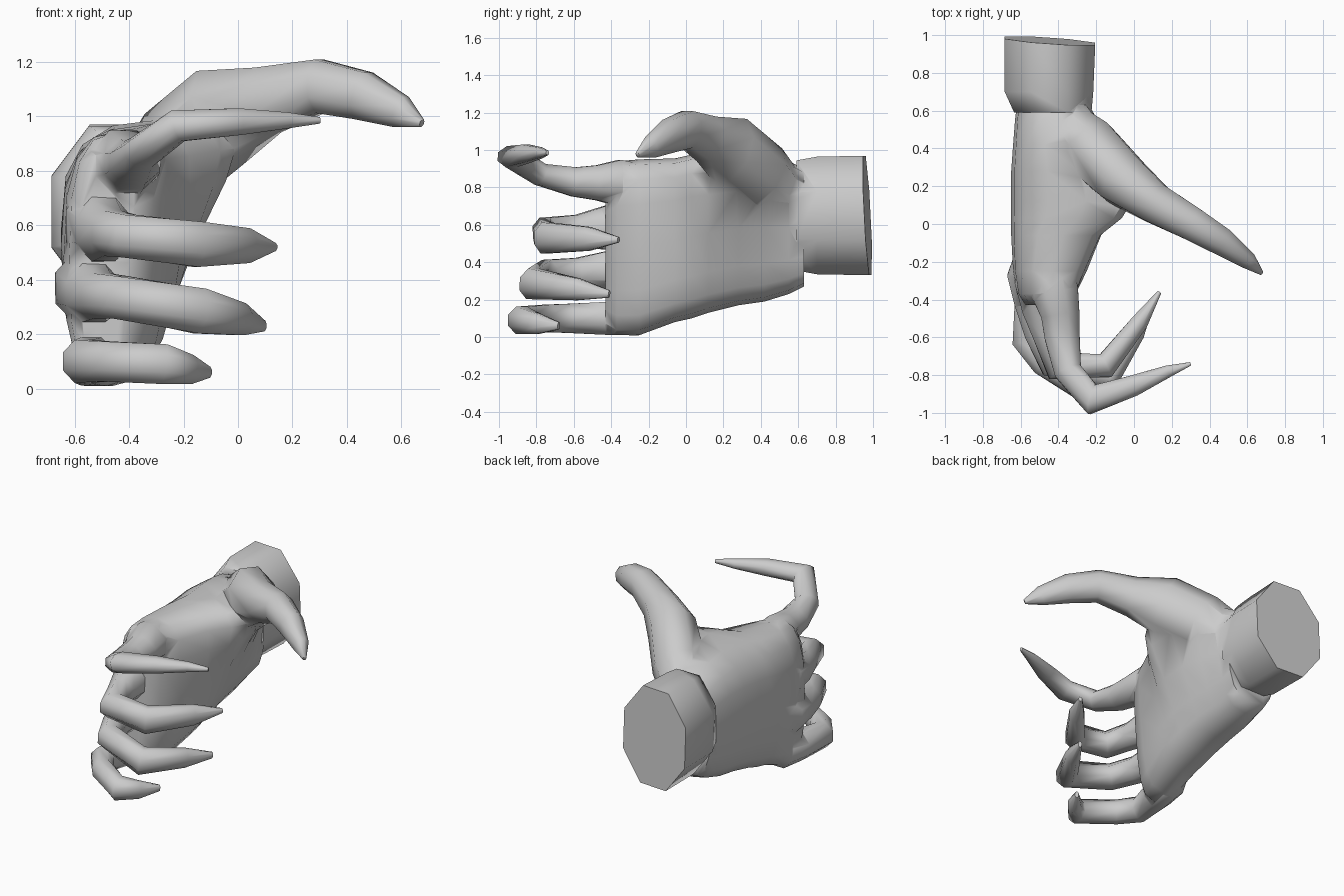
import bpy, bmesh, math
from mathutils import Vector

if "Cube" in bpy.data.objects:
    bpy.data.objects.remove(bpy.data.objects["Cube"])


def loft(name, rings):
    """Skin a list of equal-length rings and cap both ends."""
    bm = bmesh.new()
    vs = [[bm.verts.new(p) for p in r] for r in rings]
    n = len(vs[0])
    for a, b in zip(vs, vs[1:]):
        for i in range(n):
            j = (i + 1) % n
            bm.faces.new((a[i], a[j], b[j], b[i]))
    bm.faces.new(vs[0][::-1])
    bm.faces.new(vs[-1])
    bmesh.ops.recalc_face_normals(bm, faces=bm.faces)
    me = bpy.data.meshes.new(name)
    bm.to_mesh(me)
    bm.free()
    ob = bpy.data.objects.new(name, me)
    bpy.context.collection.objects.link(ob)
    return ob


def digit(name, path, n=8):
    """Tapered finger along path points (x, y, z, side radius, vertical radius)."""
    pts = [Vector(p[:3]) for p in path]
    rings = []
    for i, p in enumerate(path):
        d0 = (pts[i] - pts[max(i - 1, 0)]).normalized()
        d1 = (pts[min(i + 1, len(pts) - 1)] - pts[i]).normalized()
        t = (d0 + d1).normalized()
        side = t.cross(Vector((0, 0, 1))).normalized()
        up = side.cross(t)
        miter = 1.0
        if d0.length and d1.length:
            miter = min(1.35, 1 / max(0.3, t.dot(d1)))
        rings.append([pts[i]
                      + side * (math.cos(2 * math.pi * (k + .5) / n) * p[3] * miter)
                      + up * (math.sin(2 * math.pi * (k + .5) / n) * p[4] * 1.06)
                      for k in range(n)])
    return loft(name, rings)


def power(v, e):
    return math.copysign(abs(v) ** e, v)


# Palm: rounded slab sections (y, z low, z high, x back, x palm low, x palm high)
sections = [
    (0.63, .27, .90, -.62, -.25, -.21),
    (0.55, .23, .94, -.63, -.26, -.12),
    (0.42, .19, .98, -.64, -.26, .03),
    (0.28, .17, .99, -.65, -.25, .12),
    (0.12, .13, .98, -.65, -.24, .14),
    (0.03, .10, .975, -.65, -.24, .06),
    (-.06, .08, .955, -.65, -.24, -.10),
    (-.25, .01, .95, -.64, -.28, -.21),
    (-.37, .01, .94, -.62, -.34, -.27),
    (-.43, .05, .88, -.58, -.41, -.35),
]
rings = []
for y, zl, zh, xb, xl, xh in sections:
    ring = []
    for k in range(16):
        a = 2 * math.pi * k / 16
        f = .5 + .5 * power(math.sin(a), .75)
        c = power(math.cos(a), .6 if math.cos(a) > 0 else .75)
        xr = xl + (xh - xl) * f * f
        ring.append(((xb + xr) / 2 + (xr - xb) / 2 * c, y, zl + (zh - zl) * f))
    rings.append(ring)
hand = loft("hand", rings)

# Wrist: octagonal stub with a slanted end
rings = []
for y, cx, rx, rz, slant in ((.59, -.43, .205, .295, 0),
                             (.70, -.45, .235, .315, 0),
                             (.97, -.445, .24, .32, 1)):
    ring = []
    for k in range(8):
        a = 2 * math.pi * (k + .5) / 8
        dx, dz = 1.08 * rx * math.cos(a), 1.08 * rz * math.sin(a)
        ring.append((cx + dx, y - slant * (.07 * dx + .05 * dz), .65 + dz))
    rings.append(ring)
parts = [loft("wrist", rings)]

# Thumb and fingers
parts.append(digit("thumb", [
    (-.38, .57, .70, .10, .14), (-.23, .40, .86, .17, .18),
    (-.06, .235, 1.0, .15, .185), (.11, .11, 1.06, .115, .125),
    (.30, .005, 1.11, .095, .10), (.46, -.09, 1.075, .08, .09),
    (.60, -.19, 1.015, .05, .06), (.675, -.26, .975, .012, .015)]))
parts.append(digit("index_finger", [
    (-.45, -.12, .80, .12, .10), (-.42, -.36, .825, .135, .125),
    (-.39, -.48, .825, .11, .095),
    (-.38, -.60, .83, .10, .08), (-.35, -.78, .87, .075, .06),
    (-.22, -.93, .965, .07, .06), (.0, -.855, .98, .06, .05),
    (.18, -.78, .985, .035, .03), (.30, -.74, .985, .01, .012)]))
parts.append(digit("middle_finger", [
    (-.48, -.10, .60, .11, .12), (-.51, -.31, .60, .13, .14),
    (-.49, -.45, .58, .11, .115),
    (-.46, -.58, .57, .085, .085), (-.40, -.75, .56, .075, .08),
    (-.15, -.75, .53, .065, .085), (.03, -.52, .525, .05, .065),
    (.135, -.36, .52, .012, .015)]))
parts.append(digit("ring_finger", [
    (-.50, -.08, .36, .11, .11), (-.54, -.28, .37, .14, .14),
    (-.53, -.42, .35, .11, .11),
    (-.50, -.58, .34, .085, .085), (-.43, -.74, .335, .075, .08),
    (-.14, -.82, .285, .065, .085), (.01, -.58, .255, .05, .06),
    (.095, -.41, .23, .012, .02)]))
parts.append(digit("little_finger", [
    (-.47, -.10, .17, .07, .06), (-.51, -.28, .11, .11, .105),
    (-.54, -.42, .10, .10, .09),
    (-.57, -.62, .10, .075, .08), (-.48, -.74, .10, .07, .075),
    (-.27, -.88, .09, .06, .075), (-.18, -.79, .07, .045, .055),
    (-.105, -.68, .06, .012, .02)]))

# Weld everything into one surface
bpy.context.view_layer.objects.active = hand
hand.select_set(True)
for p in parts:
    m = hand.modifiers.new("union", "BOOLEAN")
    m.operation = "UNION"
    m.solver = "EXACT"
    m.object = p
    bpy.ops.object.modifier_apply(modifier=m.name)
    bpy.data.objects.remove(p)
bpy.ops.object.shade_smooth_by_angle(angle=math.radians(70))
